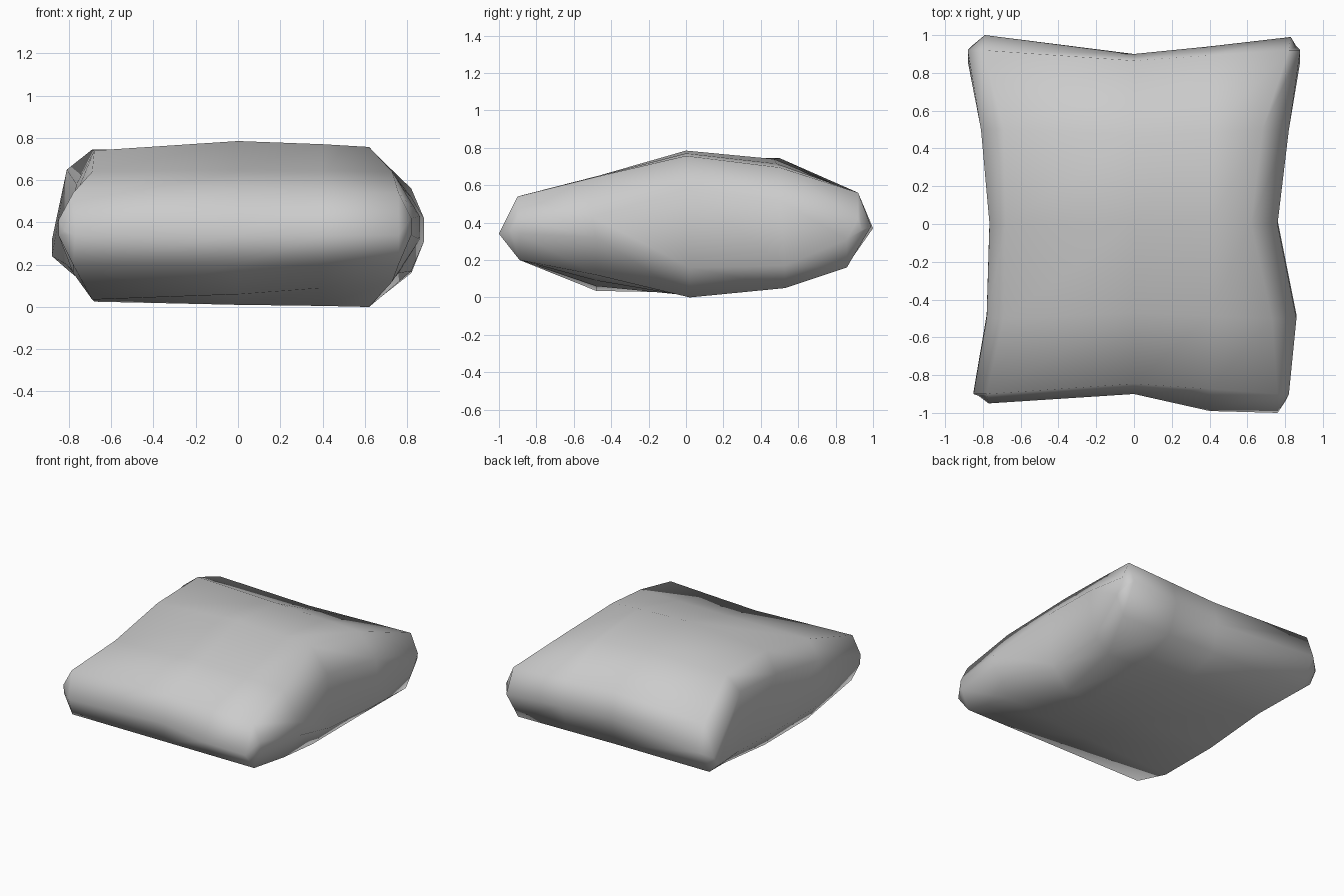
import bpy
import bmesh

old = bpy.data.objects.get("Cube")
if old:
    bpy.data.objects.remove(old, do_unlink=True)

fabric = bpy.data.materials.new("grey_fabric")
fabric.use_nodes = True
grey = (0.6, 0.6, 0.6, 1)
fabric.diffuse_color = grey
fabric.node_tree.nodes["Principled BSDF"].inputs["Base Color"].default_value = grey

# Stations run front to back; every column is a closed loop around the cushion
top_stations = (-.9, -.5, 0, .5, .92)
base_stations = (-.89, -.48, .02, .53, .86)


def add_column(bm, xs, tops, bottoms, front_tip, back_tip, top_stretch=1.0):
    """Loop order: front seam, top front to back, back seam, bottom back to front."""
    top = [(x, y * top_stretch, z) for x, y, z in zip(xs, top_stations, tops)]
    base = list(zip(xs, base_stations, bottoms))
    points = [front_tip] + top + [back_tip] + base[::-1]
    return [bm.verts.new(p) for p in points]


def close_side(bm, loop):
    """Fill a gable with strips running from its top edge to its bottom edge."""
    n = len(loop)
    for i in range(n // 2):
        corners = [loop[i], loop[i + 1], loop[n - i - 1], loop[-i % n]]
        bm.faces.new(list(dict.fromkeys(corners)))


bm = bmesh.new()
columns = [
    # left-hand rim and shoulder
    add_column(bm, (-.85, -.78, -.765, -.81, -.88), (.41, .5, .58, .65, .32),
               (.34, .16, .15, .2, .24), (-.82, -.91, .36), (-.85, .95, .3)),
    add_column(bm, (-.78, -.69, -.68, -.69, -.8), (.54, .64, .74, .745, .56),
               (.2, .035, .025, .08, .17), (-.77, -.95, .34), (-.79, 1, .37)),
    # pinched middle
    add_column(bm, (0,) * len(top_stations), (.54, .65, .785, .74, .57),
               (.2, .06, .01, .06, .17), (0, -.9, .34), (0, .9, .38), .94),
    # fuller stretch beside the middle
    add_column(bm, (.4,) * len(top_stations), (.54, .645, .77, .715, .565),
               (.2, .09, .005, .055, .165), (.4, -.99, .34), (.4, .94, .38), .97),
    # right-hand shoulder and rim
    add_column(bm, (.76, .73, .62, .68, .82), (.54, .64, .757, .695, .56),
               (.2, .12, 0, .05, .16), (.76, -1, .34), (.83, .99, .38)),
    add_column(bm, (.82, .86, .76, .82, .88), (.42, .43, .58, .52, .42),
               (.34, .32, .16, .17, .31), (.8, -.94, .36), (.86, .94, .36)),
]

# Skin between neighbouring columns, then close both gables
for a, b in zip(columns, columns[1:]):
    for i in range(len(a)):
        j = (i + 1) % len(a)
        bm.faces.new((a[i], a[j], b[j], b[i]))
close_side(bm, columns[0])
close_side(bm, columns[-1])
bmesh.ops.recalc_face_normals(bm, faces=bm.faces)
for face in bm.faces:
    face.smooth = True

mesh = bpy.data.meshes.new("cushion")
bm.to_mesh(mesh)
bm.free()
mesh.materials.append(fabric)
cushion = bpy.data.objects.new("cushion", mesh)
bpy.context.collection.objects.link(cushion)
